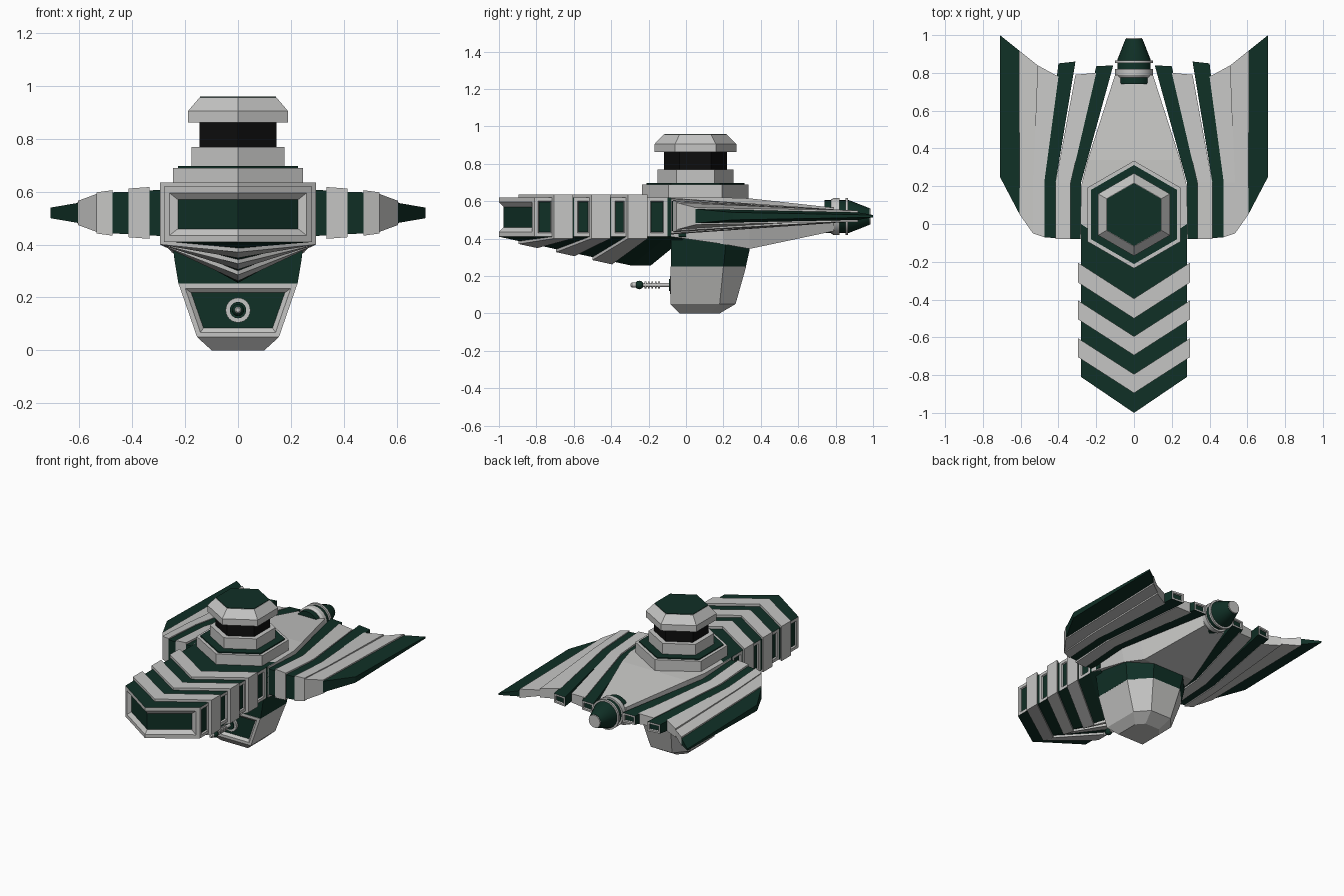
import bpy, bmesh, math

if "Cube" in bpy.data.objects:
    bpy.data.objects.remove(bpy.data.objects["Cube"])

def material(name, rgb):
    m = bpy.data.materials.new(name)
    m.diffuse_color = (*rgb, 1)
    m.use_nodes = True
    m.node_tree.nodes["Principled BSDF"].inputs["Base Color"].default_value = m.diffuse_color
    return m

GREY, GREEN, BLACK = 0, 1, 2
MATS = [material("light_grey", (0.56, 0.56, 0.55)),
        material("dark_green", (0.005, 0.029, 0.019)),
        material("black", (0.004, 0.004, 0.004))]

def finish(name, bm, smooth=False):
    bmesh.ops.recalc_face_normals(bm, faces=bm.faces)
    me = bpy.data.meshes.new(name)
    bm.to_mesh(me)
    bm.free()
    for m in MATS:
        me.materials.append(m)
    ob = bpy.data.objects.new(name, me)
    bpy.context.collection.objects.link(ob)
    if smooth:
        bpy.ops.object.select_all(action='DESELECT')
        ob.select_set(True)
        bpy.context.view_layer.objects.active = ob
        bpy.ops.object.shade_smooth_by_angle(angle=math.radians(30))
    return ob

def add_loft(bm, rings, mat, split_caps=False):
    """Skin a list of point rings; returns (side faces per span, first caps, last caps)."""
    vs = [[bm.verts.new(p) for p in r] for r in rings]
    n = len(vs[0])
    spans = [[bm.faces.new((a[i], a[(i + 1) % n], b[(i + 1) % n], b[i])) for i in range(n)]
             for a, b in zip(vs, vs[1:])]
    def cap(r):
        if split_caps:      # two quads meeting on the centre line
            return [bm.faces.new(r[:4]), bm.faces.new((r[0], r[3], r[4], r[5]))]
        return [bm.faces.new(r)]
    first, last = cap(vs[0]), cap(vs[-1])
    for f in [f for s in spans for f in s] + first + last:
        f.material_index = mat
    bmesh.ops.recalc_face_normals(bm, faces=bm.faces)
    return spans, first, last

def framed(bm, faces, steps):
    """Inset a region in steps, leaving grey frames around a green panel."""
    for t, d in steps:
        ring = bmesh.ops.inset_region(bm, faces=faces, thickness=t, depth=d,
                                      use_boundary=True, use_even_offset=True)["faces"]
        for f in ring:
            f.material_index = GREY
    for f in faces:
        f.material_index = GREEN

def loft(name, rings, mat, smooth=False):
    bm = bmesh.new()
    add_loft(bm, rings, mat)
    return finish(name, bm, smooth)

def hexa(name, profile, mat, cy=0.05):
    """Stacked hexagon with points to front and back, profile of (z, radius)."""
    return loft(name, [[(r * math.sin(k * math.pi / 3), cy + r * math.cos(k * math.pi / 3), z)
                        for k in range(6)] for z, r in profile], mat)

def lathe(name, profile, mat, cz, n=24):
    """Round part along y, profile of (y, radius)."""
    return loft(name, [[(r * math.cos(k * math.tau / n), y, cz + r * math.sin(k * math.tau / n))
                        for k in range(n)] for y, r in profile], mat, True)

# --- neck: chevron sections with a keel that deepens to the rear
def chevron(s, g=0.0):
    keel = max(0.255, 0.41 - 0.218 * (s + 0.81)) - g
    w, t, b, c = 0.28 + g, 0.62 + g, 0.41 - g * 0.6, s - 0.19
    return [(0, c, t), (w, s, t), (w, s, b), (0, c, keel), (-w, s, b), (-w, s, t)]

bm = bmesh.new()
stations = [-0.81, -0.70, -0.60, -0.50, -0.40, -0.31, -0.21, -0.10, 0.0]
spans, front, _ = add_loft(bm, [chevron(s) for s in stations], GREEN, True)
for span in spans[0::2]:
    for f in (span[1], span[4]):
        framed(bm, [f], [(0.02, 0), (0.004, -0.01)])
framed(bm, front, [(0.025, 0), (0.025, -0.02)])
finish("neck", bm)

for i, (a, b) in enumerate([(-0.705, -0.605), (-0.505, -0.405), (-0.31, -0.205)]):
    bm = bmesh.new()
    add_loft(bm, [chevron(a, 0.016), chevron(b, 0.016)], GREY, True)
    finish(f"neck_band_{i + 1}", bm)

# --- central hull tapering to the rear
def hull_ring(y, w, bw, top, bot):
    return [(w, y, top), (w, y, 0.52), (bw, y, bot), (-bw, y, bot), (-w, y, 0.52), (-w, y, top)]

loft("hull", [hull_ring(-0.08, 0.285, 0.285, 0.62, 0.41), hull_ring(0.2, 0.28, 0.25, 0.62, 0.37),
              hull_ring(0.34, 0.245, 0.2, 0.615, 0.345), hull_ring(0.79, 0.10, 0.08, 0.565, 0.44)], GREY)

# --- wings: fan of stripes
# name, colour, front x in/out, rear x in/out, front y in/out, rear y in/out, front half height in/out
STRIPES = [
    ("inner_green", GREEN, .28, .335, .11, .20, -.08, -.08, .84, .835, .088, .085),
    ("inner_grey", GREY, .335, .415, .20, .31, -.08, -.08, .80, .79, .098, .092),
    ("middle_green", GREEN, .415, .475, .31, .40, -.075, -.07, .86, .85, .080, .078),
    ("middle_grey", GREY, .475, .535, .40, .51, -.07, -.05, .78, .84, .086, .078),
    ("outer_grey", GREY, .535, .605, .51, .61, -.05, .05, .84, .92, .072, .046),
    ("tip_green", GREEN, .605, .71, .61, .71, .05, .25, .92, 1.0, .038, .020)]
ZC = 0.52
for name, mat, fi, fo, ri, ro, yfi, yfo, yri, yro, hi, ho in STRIPES:
    bm = bmesh.new()
    rear_h = 0.032 if mat == GREEN else 0.036
    if name == "tip_green":
        rear_h = 0.006
    for s in (1, -1):
        def ring(xi, xo, yi, yo, a, b):
            return [(s * xi, yi, ZC + a), (s * xo, yo, ZC + b), (s * xo, yo, ZC - b), (s * xi, yi, ZC - a)]
        rh_in = 0.02 if name in ("outer_grey", "tip_green") else rear_h
        t = (0.22 - yfi) / (yri - yfi)
        mids = []
        if name[:5] != "outer" and name[:3] != "tip":
            mids = [ring(fi, fo, .22, .22, hi + (rear_h - hi) * t, ho + (rear_h - ho) * t)]
        _, _, rear = add_loft(bm, [ring(fi, fo, yfi, yfo, hi, ho)] + mids +
                              [ring(ri, ro, yri, yro, rh_in, min(rear_h, 0.03))], mat)
        if mat == GREEN and mids:
            framed(bm, rear, [(0.012, 0), (0.003, -0.01)])
    finish("wing_" + name, bm)

# --- turret
hexa("turret_base", [(0.60, 0.285), (0.69, 0.285)], GREY)
hexa("turret_base_top", [(0.685, 0.262), (0.697, 0.262)], GREEN)
hexa("turret_drum", [(0.69, 0.203), (0.77, 0.203)], GREY)
hexa("turret_window", [(0.76, 0.168), (0.87, 0.168)], BLACK)
hexa("turret_cap", [(0.862, 0.219), (0.905, 0.219), (0.957, 0.168)], GREY)
hexa("turret_cap_top", [(0.953, 0.166), (0.96, 0.166)], GREEN)

# --- lower pod
def pod_ring(z, w, yf, ys, bw, yb):
    return [(w, yf, z), (w, ys, z), (bw, yb, z), (-bw, yb, z), (-w, ys, z), (-w, yf, z)]

loft("pod_collar", [pod_ring(0.43, 0.252, -0.08, 0.21, 0.12, 0.33), pod_ring(0.34, 0.24, -0.08, 0.21, 0.12, 0.34),
                    pod_ring(0.25, 0.225, -0.08, 0.20, 0.11, 0.32)], GREEN)
bm = bmesh.new()
spans, _, _ = add_loft(bm, [pod_ring(0.252, 0.225, -0.083, 0.20, 0.11, 0.322),
                            pod_ring(0.05, 0.155, -0.083, 0.18, 0.08, 0.265),
                            pod_ring(0.0, 0.10, -0.035, 0.13, 0.055, 0.18)], GREY)
framed(bm, [spans[0][5]], [(0.018, 0), (0.016, -0.015)])
finish("pod", bm)

# --- gun on the pod front
lathe("gun_mount", [(-0.06, 0.047), (-0.085, 0.047)], GREY, 0.152)
lathe("gun_socket", [(-0.08, 0.031), (-0.092, 0.031)], GREEN, 0.152)
lathe("gun_barrel", [(-0.07, 0.011), (-0.24, 0.011)], GREY, 0.152, 16)
for i in range(5):
    y = -0.14 - i * 0.018
    lathe(f"gun_ring_{i + 1}", [(y, 0.019), (y - 0.009, 0.019)], GREY, 0.152, 16)
lathe("gun_ball", [(-0.25 - 0.023 * math.cos(a), max(0.002, 0.023 * math.sin(a)))
                   for a in [k * math.pi / 8 for k in range(9)]], GREEN, 0.152, 16)
lathe("gun_tip", [(-0.265, 0.013), (-0.29, 0.013), (-0.297, 0.008)], GREY, 0.152, 16)

# --- rear engine nozzle
lathe("nozzle", [(0.74, 0.088), (0.87, 0.088), (0.98, 0.045)], GREEN, 0.518)
lathe("nozzle_collar", [(0.775, 0.09), (0.79, 0.1), (0.82, 0.1)], GREY, 0.518)
lathe("nozzle_ring", [(0.852, 0.1), (0.866, 0.1)], GREY, 0.518)
lathe("nozzle_end", [(0.975, 0.044), (0.986, 0.042)], GREY, 0.518)
